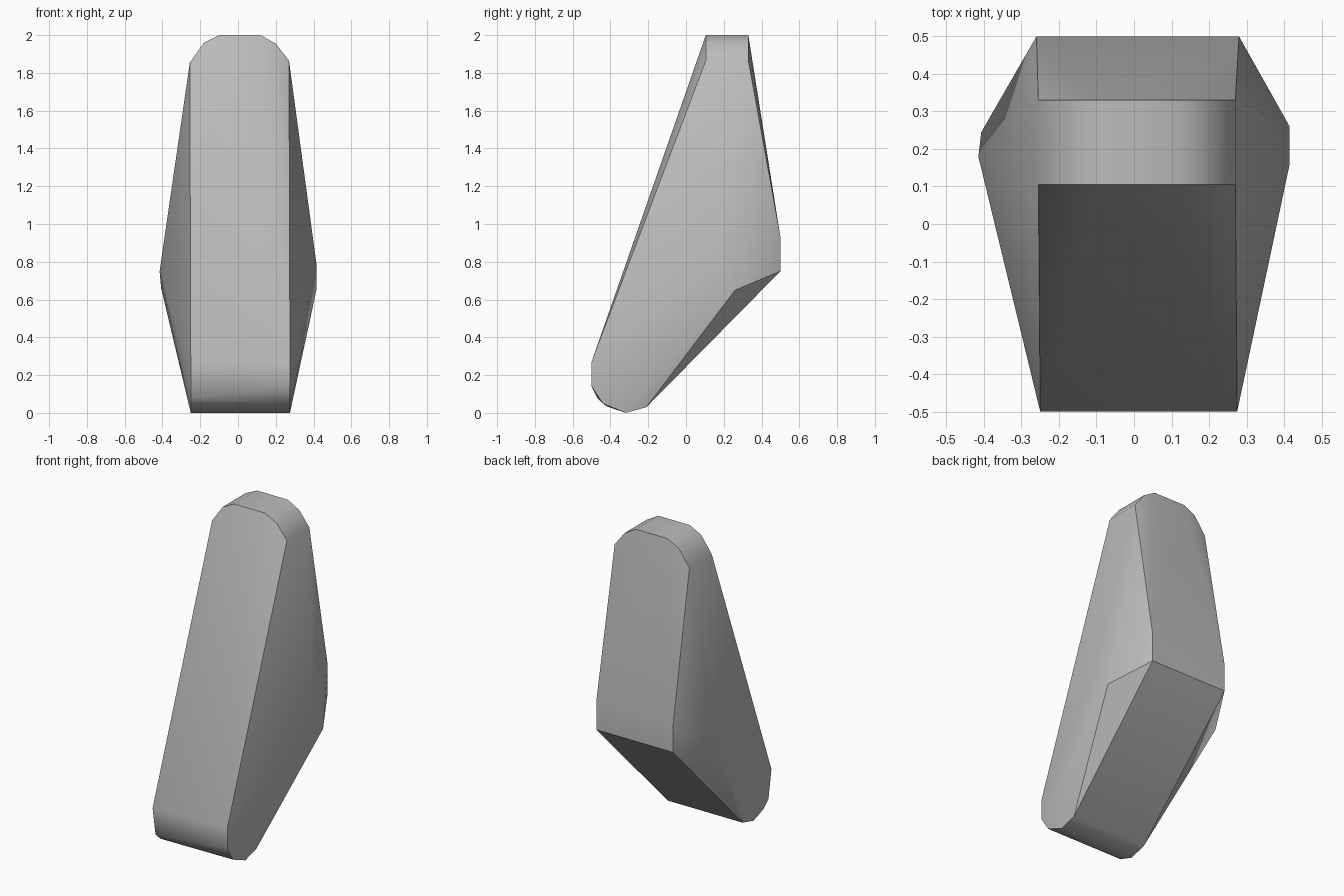
import bpy
import bmesh
from math import radians

default = bpy.data.objects.get("Cube")
if default:
    bpy.data.objects.remove(default, do_unlink=True)

# Plain grey stone
stone = bpy.data.materials.new("stone_grey")
stone.use_nodes = True
colour = (0.5, 0.5, 0.5, 1)
stone.diffuse_color = colour
stone.node_tree.nodes["Principled BSDF"].inputs["Base Color"].default_value = colour

# Rounded crown, (x, z), carried from the front slope to the back slope
crown = [(-0.255, 1.855), (-0.18, 1.96), (-0.10, 2), (0.12, 2), (0.20, 1.955), (0.27, 1.865)]
points = [(x, y, z) for x, z in crown for y in (0.105, 0.33)]

# Rounded foot, (y, z), slightly different on each side
foot_right = [(-0.5, 0.26), (-0.47, 0.08), (-0.42, 0.035), (-0.32, 0), (-0.21, 0.03)]
foot_left = [(-0.5, 0.27), (-0.5, 0.14), (-0.44, 0.05), (-0.32, 0), (-0.21, 0.03)]
points += [(-0.25, y, z) for y, z in foot_right]
points += [(0.275, y, z) for y, z in foot_left]

# Back heel
points += [(x, 0.5, z) for x in (-0.26, 0.28) for z in (0.75, 0.93)]

# Side bulges
points += [(-0.415, 0.18, 0.75), (-0.407, 0.245, 0.66),
           (0.415, 0.16, 0.79), (0.415, 0.26, 0.65)]

# Wrap the outline points in a faceted boulder
bm = bmesh.new()
for p in points:
    bm.verts.new(p)
hull = bmesh.ops.convex_hull(bm, input=bm.verts)
loose = {g for g in hull["geom_interior"] + hull["geom_unused"]
         if isinstance(g, bmesh.types.BMVert)}
bmesh.ops.delete(bm, geom=list(loose), context='VERTS')
bmesh.ops.dissolve_limit(bm, angle_limit=radians(1), verts=bm.verts, edges=bm.edges)
bmesh.ops.recalc_face_normals(bm, faces=bm.faces)
mesh = bpy.data.meshes.new("leaning_rock")
bm.to_mesh(mesh)
bm.free()
mesh.materials.append(stone)
rock = bpy.data.objects.new("leaning_rock", mesh)
bpy.context.collection.objects.link(rock)

# Smooth the gentle curves, keep the ridges crisp
bpy.ops.object.select_all(action='DESELECT')
rock.select_set(True)
bpy.context.view_layer.objects.active = rock
bpy.ops.object.shade_smooth_by_angle(angle=radians(36))
